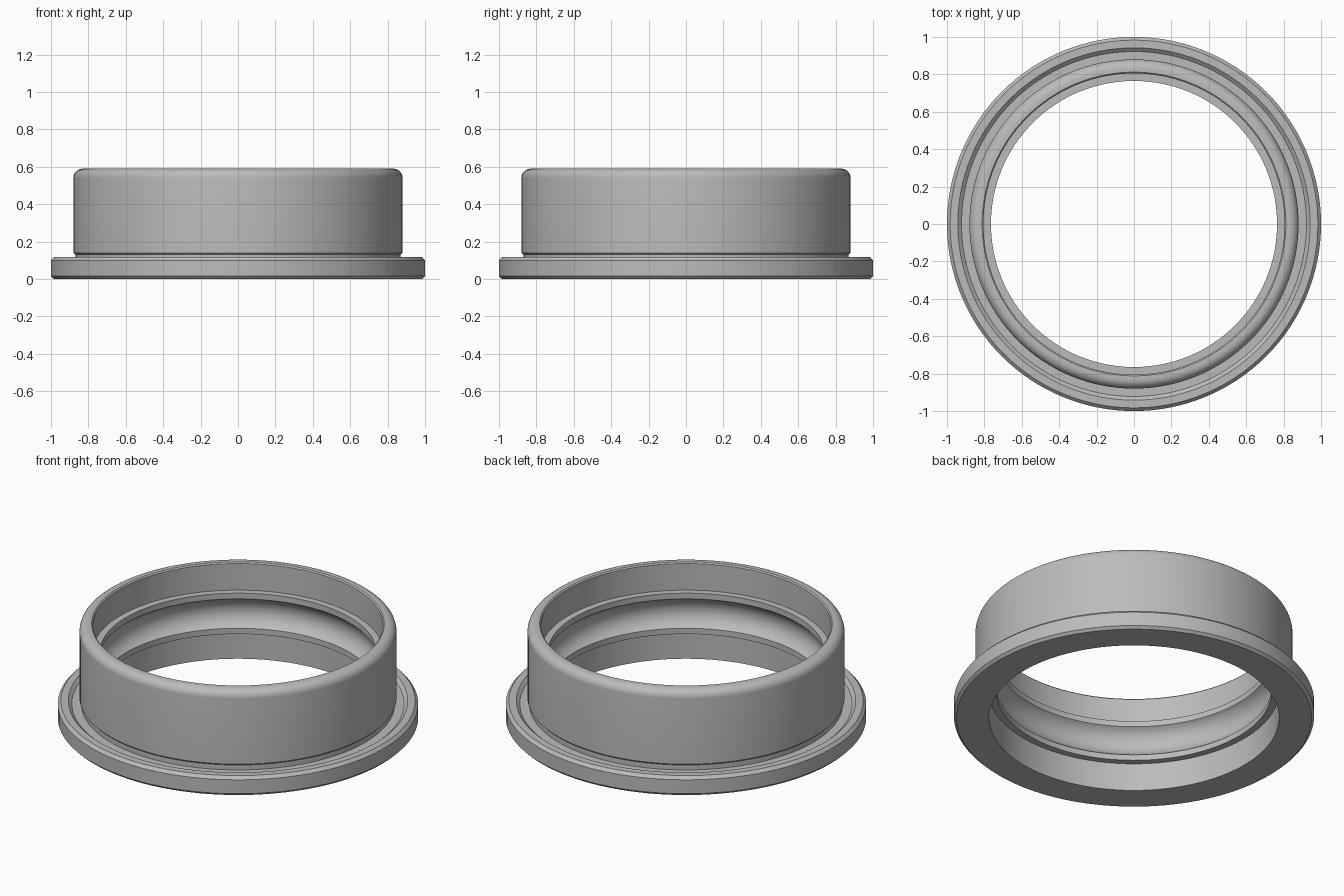
import bpy, bmesh
from math import sin, cos, pi, radians, atan2, hypot

SEGMENTS = 128

cube = bpy.data.objects.get("Cube")
if cube:
    bpy.data.objects.remove(cube, do_unlink=True)

steel = bpy.data.materials.new("grey_steel")
steel.use_nodes = True
colour = (0.5, 0.5, 0.5, 1)
steel.diffuse_color = colour
steel.node_tree.nodes["Principled BSDF"].inputs["Base Color"].default_value = colour


def arc(cx, cz, radius, start, end, steps):
    """Points (r, z) along a circular arc, angles in radians."""
    angles = [start + (end - start) * i / steps for i in range(steps + 1)]
    return [(cx + radius * cos(a), cz + radius * sin(a)) for a in angles]


def lathe(name, profile):
    """Spin a closed (r, z) profile around the z axis."""
    bm = bmesh.new()
    rings = []
    for i in range(SEGMENTS):
        a = 2 * pi * i / SEGMENTS
        rings.append([bm.verts.new((r * cos(a), r * sin(a), z)) for r, z in profile])
    count = len(profile)
    for i, ring in enumerate(rings):
        after = rings[(i + 1) % SEGMENTS]
        for j in range(count):
            k = (j + 1) % count
            bm.faces.new((ring[j], after[j], after[k], ring[k]))
    bmesh.ops.recalc_face_normals(bm, faces=bm.faces)
    mesh = bpy.data.meshes.new(name)
    bm.to_mesh(mesh)
    bm.free()
    mesh.materials.append(steel)
    obj = bpy.data.objects.new(name, mesh)
    bpy.context.collection.objects.link(obj)
    bpy.ops.object.select_all(action="DESELECT")
    obj.select_set(True)
    bpy.context.view_layer.objects.active = obj
    bpy.ops.object.shade_smooth_by_angle(angle=radians(30))
    return obj


height, middle = 0.59, 0.295
bore, lip = 0.805, 0.765
lip_out, lip_in = 0.125, 0.09      # lip edges measured from mid height
depth = 0.05                       # depth of the ball track

# Flange with chamfered rim and a sunken step around the body
flange = [(bore, 0), (0.985, 0), (1, 0.015), (1, 0.10), (0.983, 0.118),
          (0.942, 0.118), (0.922, 0.10), (0.87, 0.10)]

# Body wall with undercut foot and rounded shoulder
wall = [(0.87, 0.13), (0.88, 0.14)]
shoulder = arc(0.83, height - 0.05, 0.05, 0, pi / 2, 8)
rim = [(bore + 0.007, height), (bore, height - 0.007)]

# Inner lips with the concave ball track between them
track_radius = (lip_in ** 2 + depth ** 2) / (2 * depth)
track_centre = lip + depth - track_radius
half = atan2(lip_in, lip - track_centre)
track = arc(track_centre, middle, track_radius, half, -half, 16)
upper_lip = [(bore, middle + lip_out), (lip, middle + lip_out)]
lower_lip = [(lip, middle - lip_out), (bore, middle - lip_out)]

lathe("flanged_bearing_ring",
      flange + wall + shoulder + rim + upper_lip + track + lower_lip)
